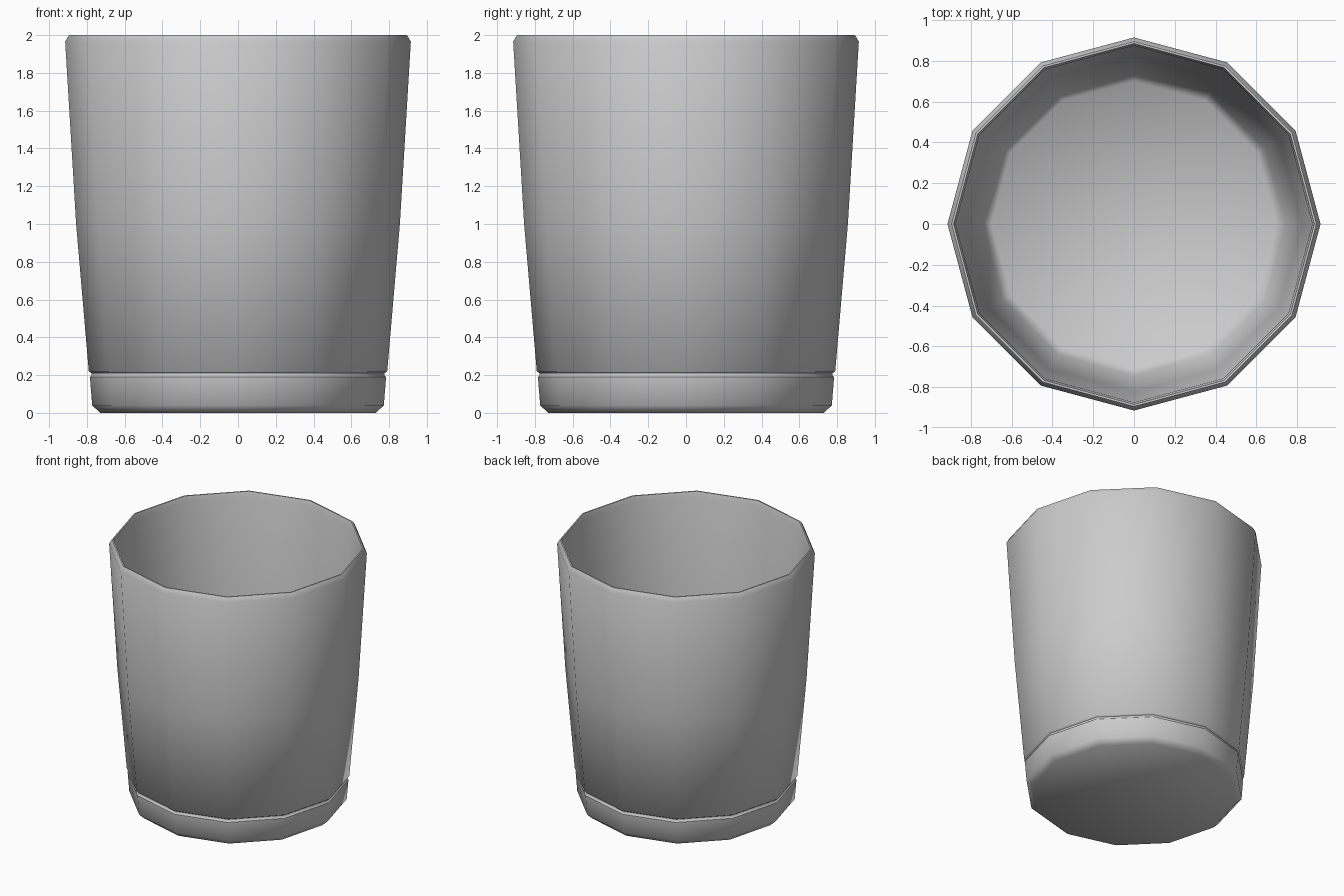
import bpy, bmesh
from math import cos, sin, pi

if "Cube" in bpy.data.objects:
    bpy.data.objects.remove(bpy.data.objects["Cube"])

SIDES = 12

# Cup cross-section (radius, height): base, groove, outer wall, rim, inner wall, floor
profile = [
    (0.73, 0.0), (0.772, 0.04), (0.784, 0.19), (0.775, 0.197), (0.775, 0.21),
    (0.79, 0.22), (0.857, 1.0), (0.915, 1.965), (0.895, 2.0), (0.885, 2.0),
    (0.875, 1.965), (0.822, 1.0), (0.742, 0.08), (0.70, 0.04),
]

bm = bmesh.new()
rings = [[bm.verts.new((r * cos(2 * pi * i / SIDES), r * sin(2 * pi * i / SIDES), z))
          for i in range(SIDES)] for r, z in profile]

# Walls between neighbouring rings
for low, high in zip(rings, rings[1:]):
    for i in range(SIDES):
        j = (i + 1) % SIDES
        bm.faces.new((low[i], low[j], high[j], high[i]))

# Underside and inner floor
bm.faces.new(list(reversed(rings[0])))
bm.faces.new(rings[-1])
bmesh.ops.recalc_face_normals(bm, faces=bm.faces)

mesh = bpy.data.meshes.new("cup")
bm.to_mesh(mesh)
bm.free()
cup = bpy.data.objects.new("cup", mesh)
bpy.context.collection.objects.link(cup)

# Smooth shading, with the groove kept crisp
bpy.context.view_layer.objects.active = cup
cup.select_set(True)
bpy.ops.object.shade_smooth_by_angle(angle=pi * 55 / 180)
